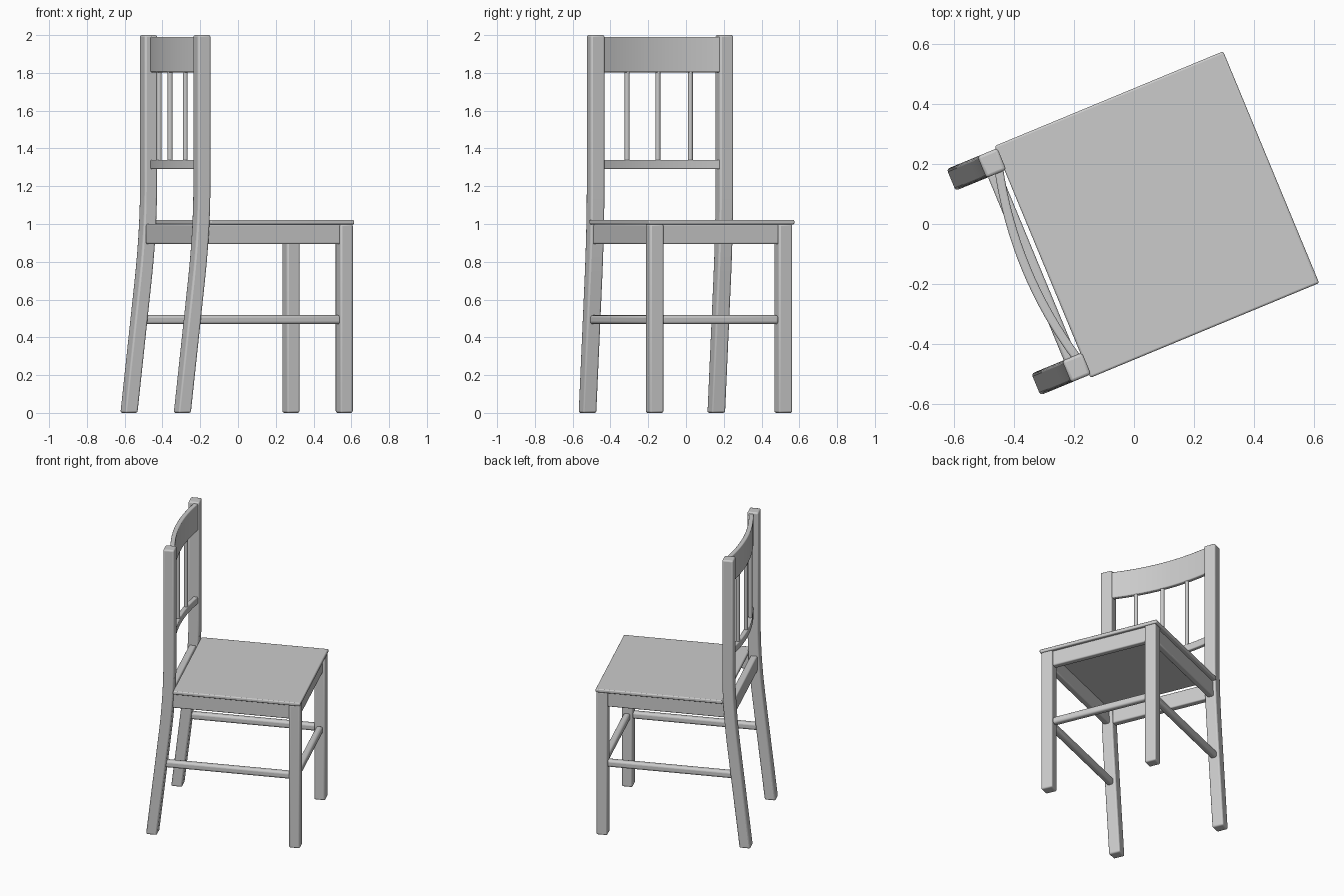
import bpy, bmesh, math
from mathutils import Matrix

if "Cube" in bpy.data.objects:
    bpy.data.objects.remove(bpy.data.objects["Cube"])

# Chair frame: u points to the seat front, v sideways; turned 22.5 degrees about z
TURN = Matrix.Rotation(math.radians(22.5), 4, 'Z')


def finish(name, bm, bevel):
    bmesh.ops.recalc_face_normals(bm, faces=bm.faces)
    mesh = bpy.data.meshes.new(name)
    bm.to_mesh(mesh)
    bm.free()
    obj = bpy.data.objects.new(name, mesh)
    obj.matrix_world = TURN
    bpy.context.collection.objects.link(obj)
    if bevel:
        mod = obj.modifiers.new("soft_edges", 'BEVEL')
        mod.width = bevel
        mod.segments = 3
        mod.limit_method = 'ANGLE'
        mod.angle_limit = math.radians(40)
    bpy.ops.object.select_all(action='DESELECT')
    obj.select_set(True)
    bpy.context.view_layer.objects.active = obj
    bpy.ops.object.shade_smooth_by_angle(angle=math.radians(40))
    return obj


def loft(name, rings, bevel):
    """Skin a row of four-point sections and cap both ends."""
    bm = bmesh.new()
    rows = [[bm.verts.new(p) for p in ring] for ring in rings]
    for a, b in zip(rows, rows[1:]):
        for i in range(4):
            j = (i + 1) % 4
            bm.faces.new((a[i], a[j], b[j], b[i]))
    bm.faces.new(rows[0])
    bm.faces.new(rows[-1])
    return finish(name, bm, bevel)


def box(name, u0, u1, v0, v1, z0, z1, bevel=0.008):
    rings = [[(u0, v0, z), (u1, v0, z), (u1, v1, z), (u0, v1, z)] for z in (z0, z1)]
    return loft(name, rings, bevel)


def bow(v):
    """Backward bow of the backrest."""
    return -0.348 - 0.041 * (1 - (v / 0.335) ** 2)


def bowed_rail(name, z0, z1, thick):
    h = thick / 2
    rings = []
    for i in range(17):
        v = -0.345 + 0.69 * i / 16
        u = bow(v)
        rings.append([(u - h, v, z0), (u + h, v, z0), (u + h, v, z1), (u - h, v, z1)])
    return loft(name, rings, 0.006)


# Seat
box("seat", -0.33, 0.495, -0.418, 0.418, 0.998, 1.022, 0.007)

# Rear post path: splayed foot, soft bend at the seat, upright back
path = [(-0.472, 0.0)]
for i in range(11):
    t = i / 10
    a, b, c = (1 - t) ** 2, 2 * t * (1 - t), t * t
    path.append((a * -0.391 + b * -0.36 + c * -0.36, a * 0.7 + b * 0.97 + c * 1.2))
path.append((-0.36, 2.0))

for side, s in (("right", -1), ("left", 1)):
    va, vb = sorted((s * 0.33, s * 0.408))
    # Rear post
    loft("rear_post_" + side,
         [[(u - 0.036, va, z), (u + 0.036, va, z), (u + 0.036, vb, z), (u - 0.036, vb, z)]
          for u, z in path], 0.01)
    # Front leg
    box("front_leg_" + side, 0.42, 0.492, va, vb, 0, 1.0, 0.01)
    # Side apron and stretcher
    va, vb = sorted((s * 0.35, s * 0.392))
    box("side_apron_" + side, -0.385, 0.43, va, vb, 0.893, 1.0)
    va, vb = sorted((s * 0.347, s * 0.391))
    box("side_stretcher_" + side, -0.41, 0.43, va, vb, 0.47, 0.517, 0.014)

# Front and rear aprons, front stretcher
box("front_apron", 0.435, 0.477, -0.335, 0.335, 0.893, 1.0)
box("rear_apron", -0.39, -0.345, -0.335, 0.335, 0.893, 1.0)
box("front_stretcher", 0.434, 0.478, -0.335, 0.335, 0.47, 0.517, 0.014)

# Backrest rails
bowed_rail("top_rail", 1.803, 1.99, 0.03)
bowed_rail("lower_rail", 1.29, 1.34, 0.03)

# Spindles
for i, v in enumerate((-0.181, 0.0, 0.181)):
    bm = bmesh.new()
    bmesh.ops.create_cone(bm, cap_ends=True, segments=16, radius1=0.013, radius2=0.013,
                          depth=0.5, matrix=Matrix.Translation((bow(v), v, 1.57)))
    finish("spindle_%d" % (i + 1), bm, 0)
